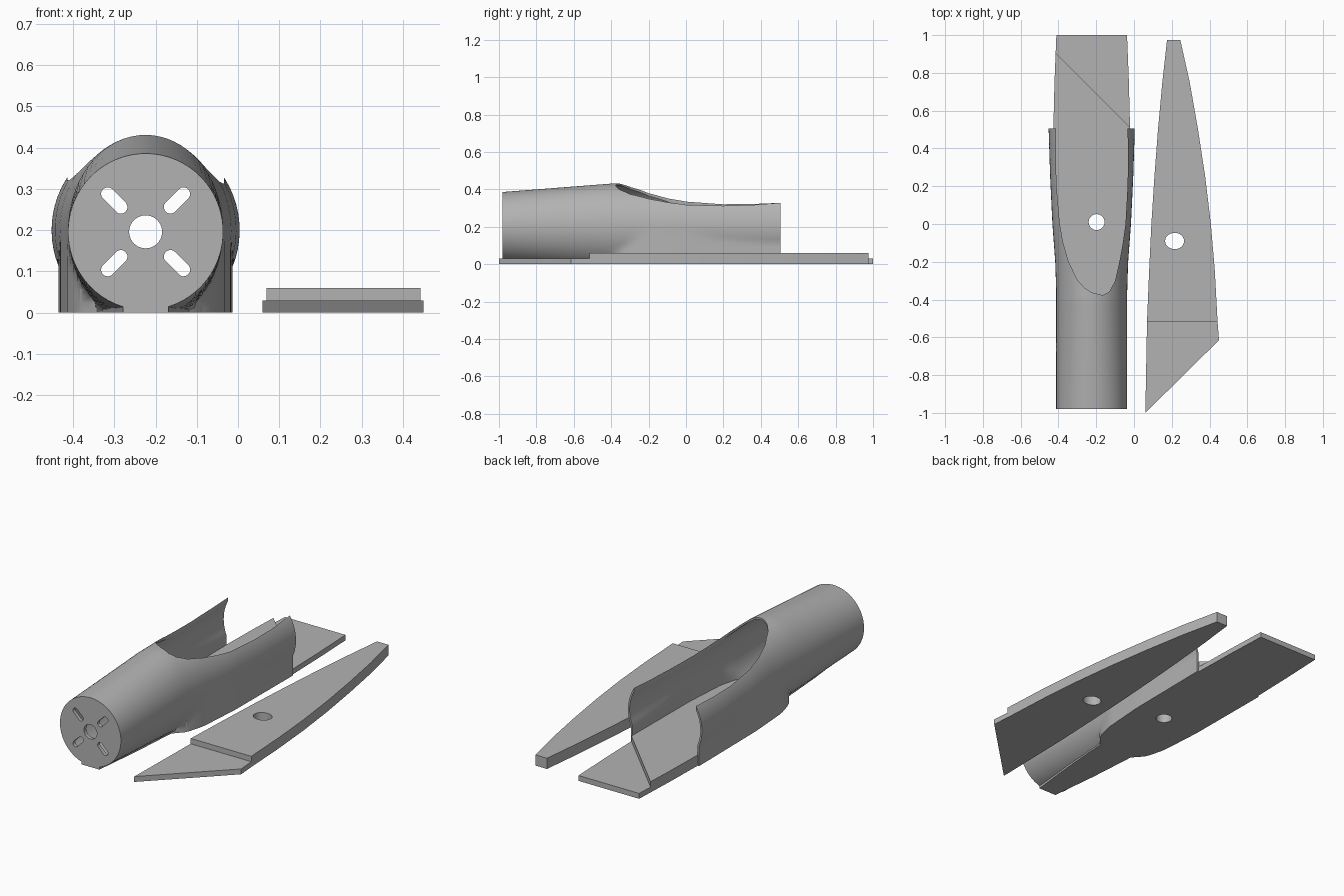
import bpy, bmesh, math
from mathutils import Matrix, Vector

if "Cube" in bpy.data.objects:
    bpy.data.objects.remove(bpy.data.objects["Cube"], do_unlink=True)

grey = bpy.data.materials.new("plain grey")
grey.use_nodes = True
COLOR = (0.45, 0.45, 0.45, 1)
grey.diffuse_color = COLOR
grey.node_tree.nodes["Principled BSDF"].inputs["Base Color"].default_value = COLOR

CX = -0.224      # body centre line
FRONT, REAR = -0.98, 0.505


def lerp(table, y):
    """Piecewise linear lookup in a list of (y, value)."""
    for (a, va), (b, vb) in zip(table, table[1:]):
        if y <= b:
            return va + (vb - va) * max(0, (y - a) / (b - a))
    return table[-1][1]


def add_object(name, bm):
    bmesh.ops.recalc_face_normals(bm, faces=bm.faces)
    mesh = bpy.data.meshes.new(name)
    bm.to_mesh(mesh)
    bm.free()
    mesh.materials.append(grey)
    ob = bpy.data.objects.new(name, mesh)
    bpy.context.collection.objects.link(ob)
    return ob


def prism(name, outline, z0, z1):
    """Extrude a flat outline upwards."""
    bm = bmesh.new()
    face = bm.faces.new([bm.verts.new((x, y, z0)) for x, y in outline])
    top = bmesh.ops.extrude_face_region(bm, geom=[face])["geom"]
    bmesh.ops.translate(bm, vec=(0, 0, z1 - z0),
                        verts=[v for v in top if isinstance(v, bmesh.types.BMVert)])
    return add_object(name, bm)


def ellipse(cx, cy, rx, ry, n=40):
    return [(cx + rx * math.cos(2 * math.pi * i / n),
             cy + ry * math.sin(2 * math.pi * i / n)) for i in range(n)]


def activate(ob):
    bpy.ops.object.select_all(action='DESELECT')
    ob.select_set(True)
    bpy.context.view_layer.objects.active = ob


def apply_all(ob):
    activate(ob)
    for m in list(ob.modifiers):
        bpy.ops.object.modifier_apply(modifier=m.name)


def cut(ob, cutter):
    cutter.hide_render = True
    mod = ob.modifiers.new("cut", 'BOOLEAN')
    mod.operation, mod.solver, mod.object = 'DIFFERENCE', 'EXACT', cutter
    apply_all(ob)
    bpy.data.objects.remove(cutter, do_unlink=True)


def smooth(ob, angle=30):
    activate(ob)
    bpy.ops.object.shade_smooth_by_angle(angle=math.radians(angle))


# Body shell: round at the nose, blending to upright lower walls at the rear
RX = [(-0.98, 0.188), (-0.35, 0.188), (-0.2, 0.193), (0, 0.208), (0.25, 0.22), (0.5, 0.228)]
RZ = [(-0.98, 0.19), (-0.4, 0.231), (0.5, 0.232)]
CZ = [(-0.98, 0.196), (-0.4, 0.2)]
WALL = [(-0.42, 0), (-0.41, 0.11), (-0.36, 0.16), (-0.25, 0.19), (0, 0.207), (0.5, 0.211)]


def section(y, n=56):
    rx, rz, cz, wall = (lerp(t, y) for t in (RX, RZ, CZ, WALL))
    low = -min(math.asin(min(1, cz / rz)), math.acos(0.055 / rx))
    pts = []
    for i in range(n + 1):
        t = low + (math.pi - 2 * low) * i / n
        c, s = math.cos(t), math.sin(t)
        x = rx * c
        if s < 0:
            x = math.copysign(max(abs(x), min(wall, rx)), c)
        pts.append((CX + x, y, max(0, cz + rz * s)))
    return pts


bm = bmesh.new()
steps = 46
rings = [[bm.verts.new(p) for p in section(FRONT + (REAR - FRONT) * i / steps)]
         for i in range(steps + 1)]
for a, b in zip(rings, rings[1:]):
    for i in range(len(a) - 1):
        bm.faces.new((a[i], a[i + 1], b[i + 1], b[i]))
shell = add_object("body_shell", bm)
# make the shell normals face outwards so the thickness goes inwards
mid = shell.data.polygons[len(shell.data.polygons) // 2 + 28]
if mid.normal.dot(mid.center - Vector((CX, mid.center.y, 0.2))) < 0:
    shell.data.flip_normals()
solid = shell.modifiers.new("thickness", 'SOLIDIFY')
solid.thickness, solid.offset = 0.01, -1
apply_all(shell)

# Skewed opening in the top of the shell
opening = [(-0.415, 0.6), (-0.414, 0.5), (-0.414, 0.35), (-0.41, 0.2), (-0.393, 0),
           (-0.375, -0.1), (-0.346, -0.2), (-0.3, -0.295), (-0.265, -0.335),
           (-0.225, -0.362), (-0.165, -0.377), (-0.13, -0.358), (-0.1, -0.3),
           (-0.077, -0.2), (-0.059, -0.1), (-0.045, 0), (-0.034, 0.2),
           (-0.031, 0.35), (-0.034, 0.5), (-0.034, 0.6)]
cut(shell, prism("opening_cutter", opening, 0.22, 0.6))
smooth(shell)

# Nose disc with a shaft hole and four radial slots
nose = prism("nose_disc", ellipse(0, 0, 0.187, 0.189, 64), 0, 0.02)
cut(nose, prism("shaft_cutter", ellipse(0, 0, 0.04, 0.04), -0.1, 0.1))
for k in range(4):
    angle = math.pi / 4 + k * math.pi / 2
    slot = [(x + (0.13 if x > 0 else 0.085), y) for x, y in ellipse(0, 0, 0.016, 0.016, 22)]
    turned = [(x * math.cos(angle) - y * math.sin(angle),
               x * math.sin(angle) + y * math.cos(angle)) for x, y in slot]
    cut(nose, prism("slot_cutter", turned, -0.1, 0.1))
nose.data.transform(Matrix.Translation((CX, FRONT + 0.02, 0.196)) @ Matrix.Rotation(math.pi / 2, 4, 'X'))
smooth(nose)

# Base plate under the body, thinner behind a diagonal step
HALF = [(-0.98, 0.055), (-0.7, 0.085), (-0.42, 0.105), (-0.36, 0.157), (-0.25, 0.187),
        (0, 0.203), (0.25, 0.206), (0.5, 0.203), (0.75, 0.197), (1, 0.187)]
outline = [(CX + h, y) for y, h in HALF] + [(CX - h, y) for y, h in reversed(HALF)]
base = prism("base_plate", outline, 0, 0.06)
cut(base, prism("step_cutter", [(-0.51, 1), (0.07, 0.42), (0.07, 1.2), (-0.51, 1.2)], 0.03, 0.1))
cut(base, prism("hole_cutter", ellipse(-0.198, 0.01, 0.042, 0.042), -0.1, 0.2))
smooth(base)

# Separate fin lying beside the body, thinner at its pointed front
fin_outline = [(0.06, -1), (0.45, -0.615), (0.442, -0.51), (0.428, -0.25), (0.407, 0),
               (0.377, 0.25), (0.339, 0.5), (0.295, 0.75), (0.245, 0.975), (0.175, 0.975),
               (0.15, 0.75), (0.127, 0.5), (0.108, 0.25), (0.092, 0), (0.08, -0.25),
               (0.069, -0.515)]
fin = prism("fin", fin_outline, 0, 0.06)
cut(fin, prism("step_cutter", [(-0.1, -1.1), (0.6, -1.1), (0.6, -0.515), (-0.1, -0.515)], 0.03, 0.1))
cut(fin, prism("hole_cutter", ellipse(0.215, -0.09, 0.05, 0.043), -0.1, 0.2))
smooth(fin)
